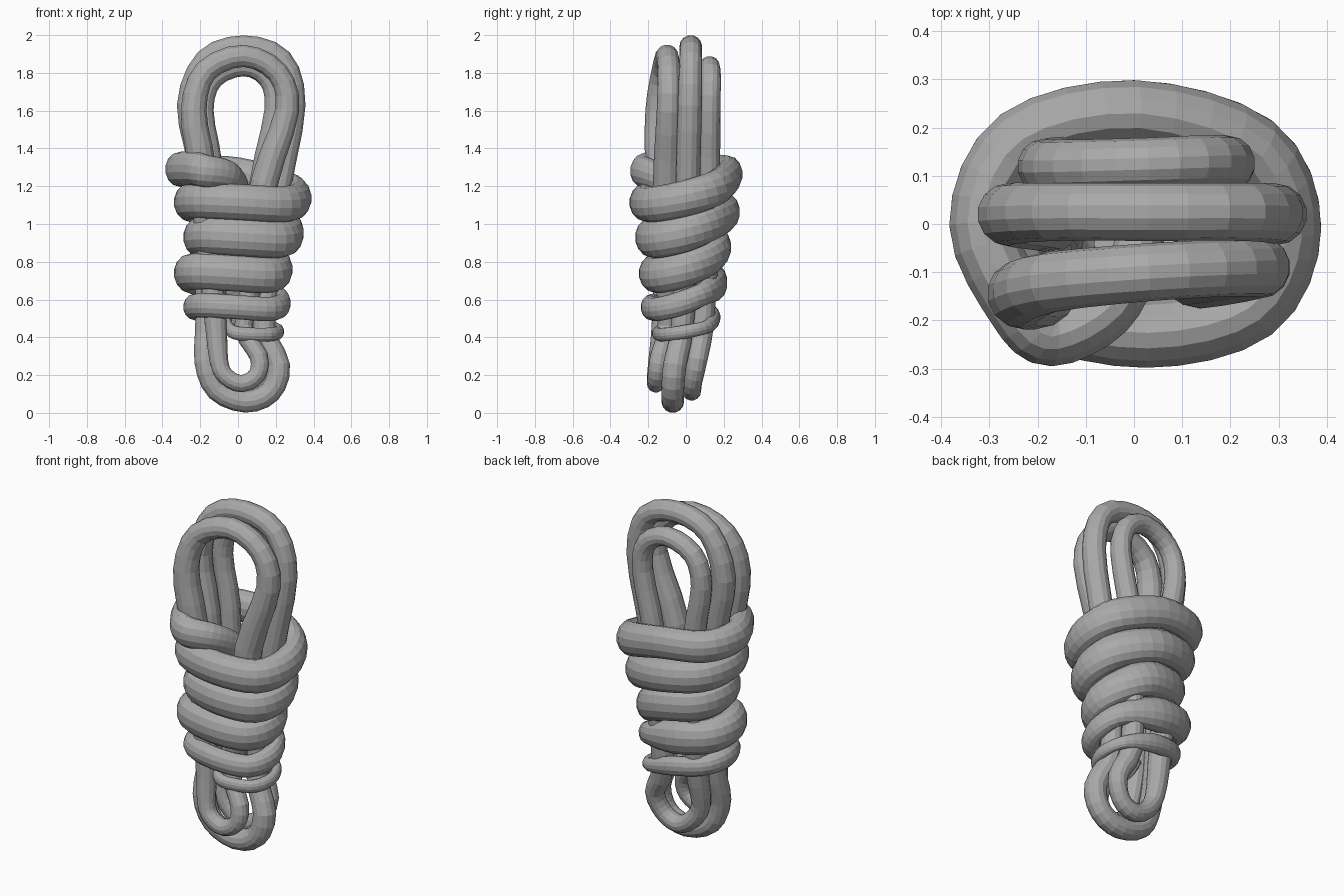
import bpy, bmesh, math
from mathutils import Vector

if "Cube" in bpy.data.objects:
    bpy.data.objects.remove(bpy.data.objects["Cube"])

SIDES = 14
grey = bpy.data.materials.new("rope_grey")
grey.diffuse_color = (0.4, 0.4, 0.4, 1)
grey.use_nodes = True
grey.node_tree.nodes["Principled BSDF"].inputs["Base Color"].default_value = grey.diffuse_color


def smooth_path(pts, steps, closed):
    """Catmull-Rom through (x, y, z, radius) points."""
    n, out = len(pts), []
    get = lambda i: Vector(pts[i % n] if closed else pts[min(max(i, 0), n - 1)])
    for i in range(n if closed else n - 1):
        a, b, c, d = (get(i + k) for k in (-1, 0, 1, 2))
        for s in range(steps):
            t = s / steps
            out.append(0.5 * (2 * b + (c - a) * t + (2 * a - 5 * b + 4 * c - d) * t * t
                              + (3 * b - a - 3 * c + d) * t ** 3))
    if not closed:
        out.append(get(n - 1))
    return out


def rope(name, pts, axis, flat=1.0, closed=False, steps=3):
    """Sweep an oval along the path; its long diameter follows axis."""
    path = smooth_path(pts, steps, closed)
    n, bm, rings = len(path), bmesh.new(), []
    for i, p in enumerate(path):
        nxt = path[(i + 1) % n] if closed else path[min(i + 1, n - 1)]
        prv = path[i - 1] if closed else path[max(i - 1, 0)]
        tan = (nxt - prv).xyz.normalized()
        u = (axis - tan * axis.dot(tan)).normalized()
        v = tan.cross(u)
        ring = []
        for k in range(SIDES):
            a = 2 * math.pi * k / SIDES
            ring.append(bm.verts.new(p.xyz + p.w * (u * math.cos(a) + v * flat * math.sin(a))))
        rings.append(ring)
    for i in range(n if closed else n - 1):
        r0, r1 = rings[i], rings[(i + 1) % n]
        for k in range(SIDES):
            j = (k + 1) % SIDES
            bm.faces.new((r0[k], r0[j], r1[j], r1[k]))
    if not closed:
        bm.faces.new(rings[0])
        bm.faces.new(rings[-1])
    bmesh.ops.recalc_face_normals(bm, faces=bm.faces)
    mesh = bpy.data.meshes.new(name)
    bm.to_mesh(mesh)
    bm.free()
    mesh.materials.append(grey)
    bpy.context.collection.objects.link(bpy.data.objects.new(name, mesh))


Y, Z = Vector((0, 1, 0)), Vector((0, 0, 1))

# Three upright loops of the bundle, each listed up the left side, over, and down
rope("front_loop", [
    (-.10, -.15, .27, .05), (-.12, -.12, .5, .06), (-.16, -.11, .9, .065),
    (-.19, -.14, 1.3, .075), (-.235, -.145, 1.6, .07), (-.17, -.12, 1.81, .063),
    (.03, -.10, 1.89, .06), (.21, -.09, 1.80, .06), (.26, -.09, 1.6, .065),
    (.14, -.10, 1.22, .075), (.10, -.10, .8, .065), (.03, -.10, .46, .05),
    (.11, -.14, .30, .05), (.10, -.155, .2, .047), (.02, -.16, .155, .047),
    (-.06, -.16, .19, .047)], Y, closed=True)
rope("middle_loop", [
    (-.17, -.07, .27, .062), (-.165, -.02, .5, .062), (-.17, .0, .9, .062),
    (-.20, .01, 1.3, .065), (-.26, .02, 1.63, .065), (-.17, .025, 1.87, .06),
    (.03, .025, 1.94, .06), (.23, .025, 1.87, .06), (.295, .02, 1.63, .064),
    (.22, .01, 1.2, .064), (.17, .0, .8, .062), (.14, -.02, .45, .06),
    (.215, -.06, .25, .062), (.17, -.07, .11, .06), (.04, -.07, .06, .06),
    (-.11, -.07, .12, .06)], Y, closed=True)
rope("back_loop", [
    (-.12, .03, .27, .053), (-.12, .07, .5, .062), (-.13, .10, .9, .06),
    (-.14, .12, 1.3, .06), (-.185, .12, 1.6, .057), (-.13, .12, 1.77, .055),
    (.03, .125, 1.835, .054), (.16, .13, 1.77, .055), (.195, .125, 1.6, .057),
    (.12, .12, 1.22, .06), (.10, .11, .8, .06), (.09, .085, .45, .06),
    (.16, .06, .28, .053), (.12, .035, .16, .05), (.03, .03, .115, .05),
    (-.06, .03, .16, .05)], Y, closed=True)

# Binding that winds up round the bundle: outer left, right, front, back, height, radius
FLAT = 0.78
TURNS = [(-.24, .245, -.18, .18, .42, .036), (-.29, .28, -.24, .19, .56, .064),
         (-.34, .29, -.25, .22, .74, .096), (-.29, .35, -.27, .24, .93, .100),
         (-.34, .39, -.30, .285, 1.115, .095), (-.385, .385, -.30, .30, 1.29, .09)]
LIFT = [-.055, -.025, 0, .01, 0, -.01, .02, .075]
pts = [(-.06, -.04, .50, .03), (-.05, -.11, .45, .034)]
for t, (xl, xr, yf, yb, z, r) in enumerate(TURNS):
    first, last = (4, 8) if t == 0 else (0, 4) if t == 5 else (0, 8)
    cx, cy = (xl + xr) / 2, (yf + yb) / 2
    hx, hy = (xr - xl) / 2 - r * FLAT, (yb - yf) / 2 - r * FLAT
    for k in range(first, last):
        a = math.pi / 2 + k * math.pi / 4
        c = 1.06 if k % 2 else 1.0
        lift = LIFT[k] * (0.5 if t in (0, 5) else 1)
        rad = r * 0.85 if t == 1 and k < 2 else r
        pts.append((cx + hx * c * math.cos(a), cy + hy * c * math.sin(a), z + lift, rad))
# Loose end tucked into the bundle
pts += [(-.17, -.23, 1.28, .085), (-.06, -.18, 1.26, .08), (0, -.08, 1.2, .07), (.02, .02, 1.1, .06)]
rope("binding_wrap", pts, Z, flat=FLAT, steps=4)
